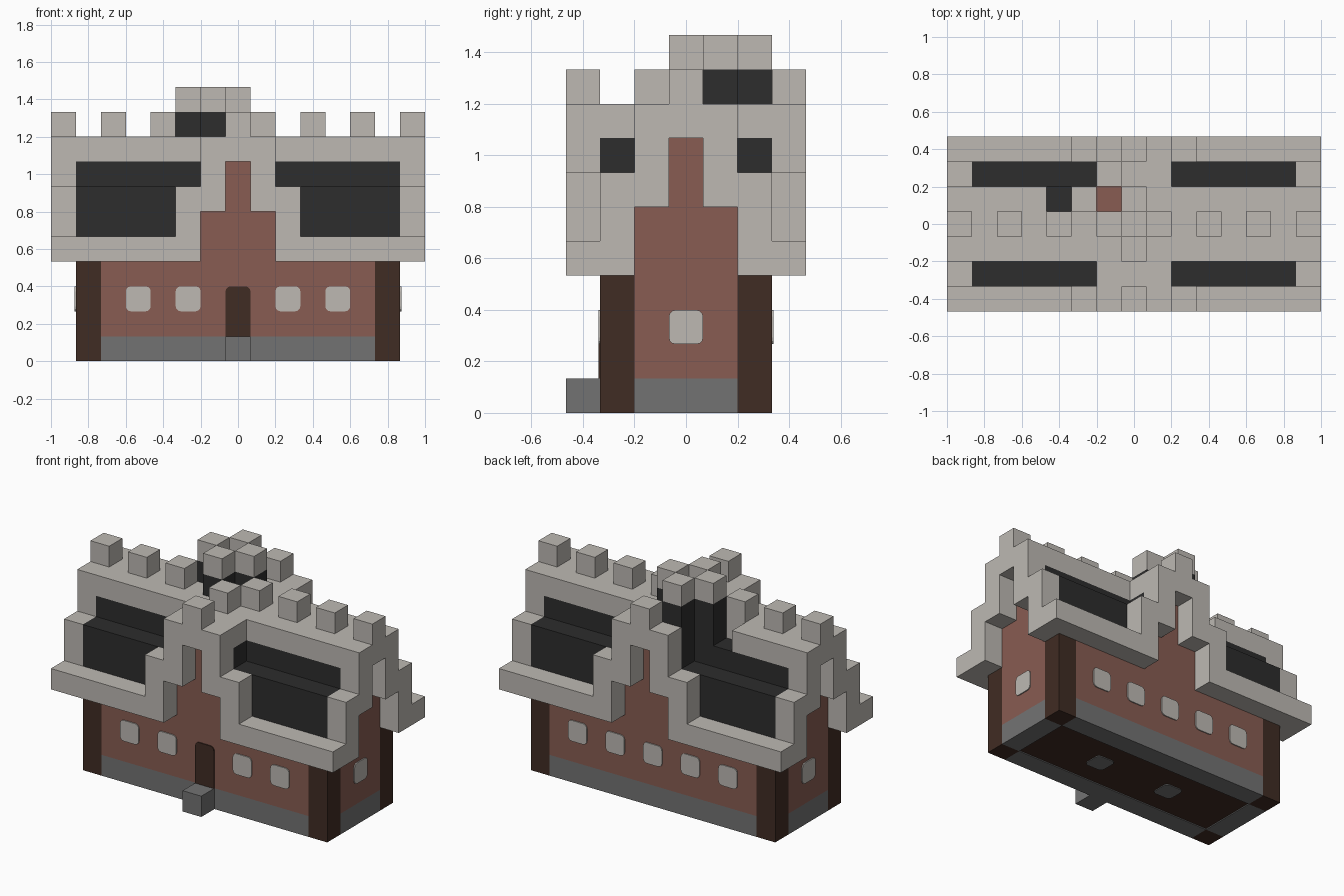
import bpy, bmesh
from mathutils import Vector

U = 2 / 15  # one block of the building grid

cube = bpy.data.objects.get("Cube")
if cube:
    bpy.data.objects.remove(cube, do_unlink=True)


def material(name, r, g, b):
    m = bpy.data.materials.new(name)
    m.use_nodes = True
    m.diffuse_color = (r, g, b, 1)
    m.node_tree.nodes["Principled BSDF"].inputs["Base Color"].default_value = (r, g, b, 1)
    return m


TRIM = material("pale stone trim", 0.51, 0.485, 0.45)
SLATE = material("dark slate", 0.026, 0.026, 0.026)
BRICK = material("red brick", 0.246, 0.107, 0.084)
WOOD = material("dark wood", 0.051, 0.025, 0.017)
STONE = material("grey stone", 0.171, 0.171, 0.171)


def add_box(bm, x, y, z):
    """Add one box from three (low, high) ranges in blocks."""
    size = Vector((x[1] - x[0], y[1] - y[0], z[1] - z[0]))
    mid = Vector((x[0] + x[1], y[0] + y[1], z[0] + z[1])) / 2
    verts = bmesh.ops.create_cube(bm, size=1)["verts"]
    for v in verts:
        v.co = Vector(a * b for a, b in zip(v.co, size)) + mid
    return verts


def finish(bm, name, mat):
    bmesh.ops.scale(bm, vec=(U, U, U), verts=bm.verts)
    mesh = bpy.data.meshes.new(name)
    bm.to_mesh(mesh)
    bm.free()
    mesh.materials.append(mat)
    obj = bpy.data.objects.new(name, mesh)
    bpy.context.collection.objects.link(obj)
    return obj


def flip(r):
    return (-r[1], -r[0])


def part(name, mat, *boxes, mirror=""):
    """Boxes joined into one object, repeated across the named axes."""
    bm = bmesh.new()
    for x, y, z in boxes:
        for xs in ([x, flip(x)] if "x" in mirror else [x]):
            for ys in ([y, flip(y)] if "y" in mirror else [y]):
                add_box(bm, xs, ys, z)
    return finish(bm, name, mat)


def wide(h):
    return (-h, h)


def cell(c):
    return (c - .5, c + .5)


def plate(name, mat, x, y, z, axis, top_only=False):
    """Thin panel with rounded corners, facing along the given axis."""
    bm = bmesh.new()
    add_box(bm, x, y, z)
    edges = []
    for e in bm.edges:
        a, b = (v.co for v in e.verts)
        along = abs((a - b).normalized()[axis]) > .9
        if along and (not top_only or a.z > z[1] - .1):
            edges.append(e)
    bmesh.ops.bevel(bm, geom=edges, offset=.2, segments=3, profile=.5, affect="EDGES")
    finish(bm, name, mat)


# Ground storey
part("corner_posts", WOOD, ((5.5, 6.5), (1.5, 2.5), (0, 4)), mirror="xy")
part("plinth_long", STONE, (wide(5.5), (1.5, 2.5), (0, 1)), mirror="y")
part("plinth_ends", STONE, ((5.5, 6.5), wide(1.5), (0, 1)), mirror="x")
part("floor", WOOD, (wide(5.5), wide(1.5), (.05, 1)))
part("doorstep", STONE, (cell(0), cell(-3), (0, 1)))
part("brick_long_walls", BRICK, (wide(5.5), (1.5, 2.5), (1, 4)), mirror="y")
part("brick_end_walls", BRICK, ((5.5, 6.5), wide(1.5), (1, 4)), mirror="x")

# Brick gables
part("end_gables", BRICK, (wide(6.5), wide(1.5), (4, 6)), (wide(6.5), cell(0), (6, 8)))
part("cross_gables", BRICK, (wide(1.5), (1.5, 2.5), (4, 6)), (cell(0), (1.5, 2.5), (6, 8)),
     mirror="y")

# Slate roof steps
part("lower_roof", SLATE, ((1.5, 6.5), (1.5, 2.5), (4, 7)), mirror="xy")
part("upper_roof", SLATE, (wide(6.5), (.5, 1.5), (6, 8)), mirror="y")
part("cross_roof", SLATE, ((.5, 1.5), (1.5, 2.5), (6, 8)), mirror="xy")

# Pale trim along the eaves and gable ends
part("eaves", TRIM, ((1.5, 7.5), (2.5, 3.5), (4, 5)), mirror="xy")
part("end_gable_steps", TRIM, ((6.5, 7.5), (1.5, 2.5), (4, 7)),
     ((6.5, 7.5), (.5, 1.5), (6, 8)), mirror="xy")
part("cross_gable_steps", TRIM, ((1.5, 2.5), (2.5, 3.5), (5, 7)),
     ((.5, 1.5), (2.5, 3.5), (6, 8)), mirror="xy")

# Ridge, left open around the chimney
TOP = (8, 9)
part("main_ridge", TRIM, (wide(7.5), (-1.5, .5), TOP),
     ((-7.5, -3.5), cell(1), TOP), ((.5, 7.5), cell(1), TOP))
part("front_cross_ridge", TRIM, (wide(1.5), (-3.5, -1.5), TOP))
part("back_cross_ridge", TRIM, ((-.5, 1.5), (1.5, 3.5), TOP), (cell(-1), cell(3), TOP))

# Ridge blocks
blocks = [(x, 0) for x in (-7, -5, -3, 1, 3, 5, 7)] + [(0, y) for y in (-3, -1, 3)]
part("ridge_blocks", TRIM, *[(cell(x), cell(y), (9, 10)) for x, y in blocks])

# Chimney with four sides around an open flue
sides = [(-2, 1), (0, 1), (-1, 0), (-1, 2)]
part("chimney_stack", SLATE, *[(cell(x), cell(y), (9 if y == 0 else 8, 10)) for x, y in sides])
part("chimney_cap", TRIM, *[(cell(x), cell(y), (10, 11)) for x, y in sides])
part("chimney_flue", BRICK, (cell(-1), cell(1), TOP))

# Windows, door and floor panels
FRONT, BACK, PANE = (-2.55, -2.45), (2.45, 2.55), (2, 3)
for x in (-4, -2, 0, 2, 4):
    plate("back_window", TRIM, cell(x), BACK, PANE, 1)
    if x:
        plate("front_window", TRIM, cell(x), FRONT, PANE, 1)
for s in (-1, 1):
    plate("end_window", TRIM, (s * 6.5 - .05, s * 6.5 + .05), cell(0), PANE, 0)
    plate("floor_panel", STONE, cell(2 * s), cell(0), (.01, .07), 2)
plate("door", WOOD, cell(0), FRONT, (1, 3), 1, top_only=True)
